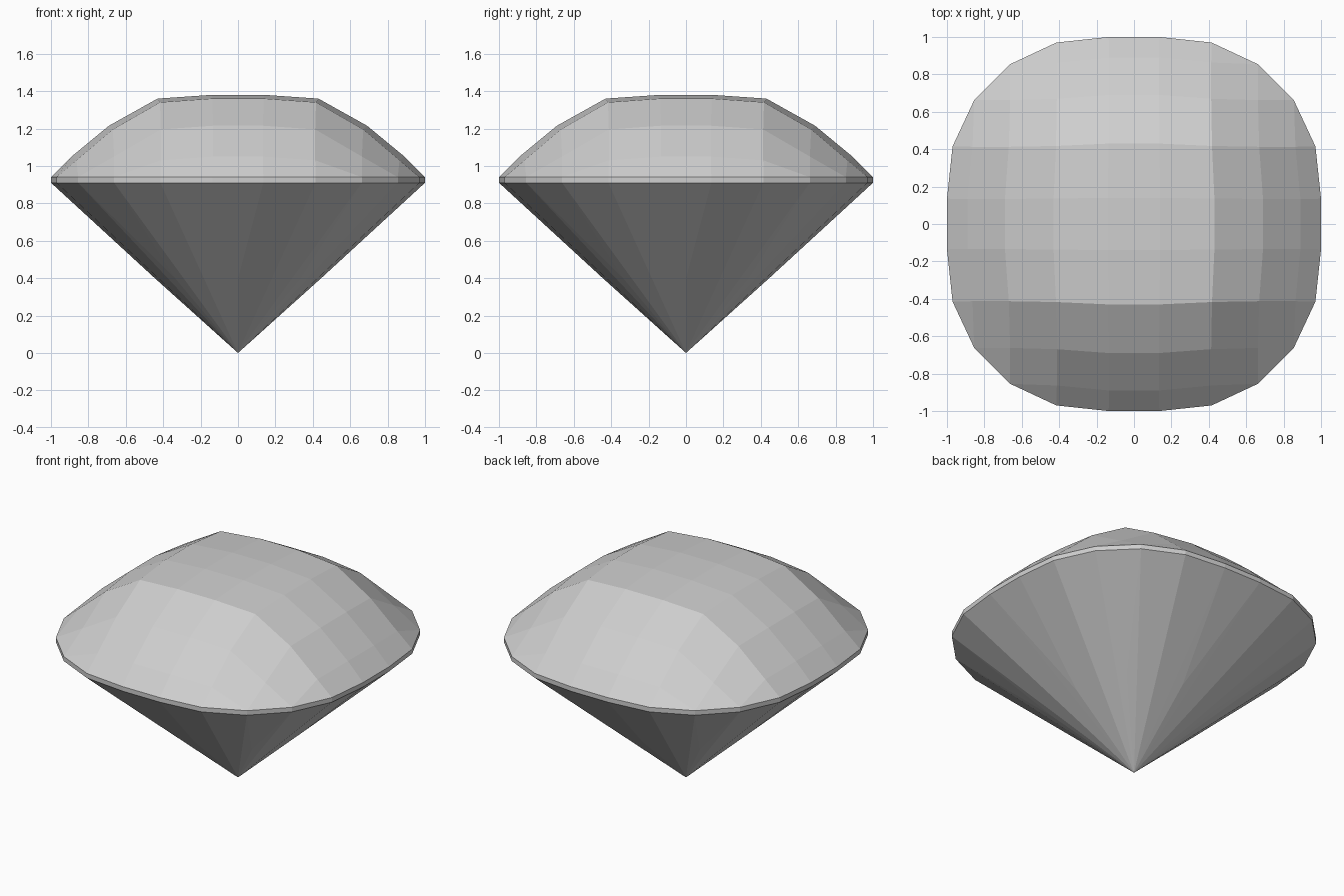
import bpy, bmesh, math

cube = bpy.data.objects.get("Cube")
if cube:
    bpy.data.objects.remove(cube, do_unlink=True)

GIRDLE_TOP, GIRDLE_LOW, PEAK = 0.94, 0.91, 1.38
OFFSET = [0.14, 0.43, 0.69, 0.89, 1.0]      # grid line distance from the centre
DROP = [0.0, 0.02, 0.165, 0.33, 0.44]       # height lost along each axis
PINCH = [0.0, 0.03, 0.04, 0.04, 0.035]      # grid lines bow inward

grey = bpy.data.materials.new("stone_grey")
grey.use_nodes = True
grey.diffuse_color = (0.62, 0.62, 0.62, 1)
grey.node_tree.nodes["Principled BSDF"].inputs["Base Color"].default_value = grey.diffuse_color


def make_object(name, bm):
    bmesh.ops.recalc_face_normals(bm, faces=bm.faces)
    mesh = bpy.data.meshes.new(name)
    bm.to_mesh(mesh)
    bm.free()
    mesh.materials.append(grey)
    bpy.context.collection.objects.link(bpy.data.objects.new(name, mesh))


def crown_point(i, j):
    """Point of the domed grid, or None outside the rounded outline."""
    a, b = abs(i) - 1, abs(j) - 1
    if a + b > 5:
        return None
    x = math.copysign(OFFSET[a] * (1 - PINCH[b]), i)
    y = math.copysign(OFFSET[b] * (1 - PINCH[a]), j)
    rim = a + b == 5 or max(a, b) == 4
    z = GIRDLE_TOP if rim else PEAK - DROP[a] - DROP[b]
    return x, y, z


# Crown: faceted dome, corner cells become triangles
lines = [i for i in range(-5, 6) if i]
crown = bmesh.new()
grid = {}
for i in lines:
    for j in lines:
        p = crown_point(i, j)
        if p:
            grid[i, j] = crown.verts.new(p)
for i, i2 in zip(lines, lines[1:]):
    for j, j2 in zip(lines, lines[1:]):
        corners = [(i, j), (i2, j), (i2, j2), (i, j2)]
        verts = [grid[c] for c in corners if c in grid]
        if len(verts) > 2:
            crown.faces.new(verts)
rim = [v.co.copy() for v in crown.verts if abs(v.co.z - GIRDLE_TOP) < 1e-4]
rim.sort(key=lambda p: math.atan2(p.y, p.x))
make_object("crown", crown)

# Girdle: thin upright band
girdle = bmesh.new()
high = [girdle.verts.new(p) for p in rim]
low = [girdle.verts.new((p.x, p.y, GIRDLE_LOW)) for p in rim]
for k in range(len(rim)):
    girdle.faces.new((low[k - 1], low[k], high[k], high[k - 1]))
make_object("girdle", girdle)

# Pavilion: facets running through a middle ring down to the point
pavilion = bmesh.new()
for p in rim:
    pavilion.verts.new((p.x, p.y, GIRDLE_LOW))
for k in range(16):
    angle = k * math.pi / 8
    radius = 0.46 - 0.015 * math.cos(4 * angle)
    pavilion.verts.new((radius * math.cos(angle), radius * math.sin(angle), 0.4))
pavilion.verts.new((0, 0, 0))
bmesh.ops.convex_hull(pavilion, input=pavilion.verts)
cap = [f for f in pavilion.faces if min(v.co.z for v in f.verts) > GIRDLE_LOW - 0.01]
bmesh.ops.delete(pavilion, geom=cap, context='FACES')
make_object("pavilion", pavilion)
